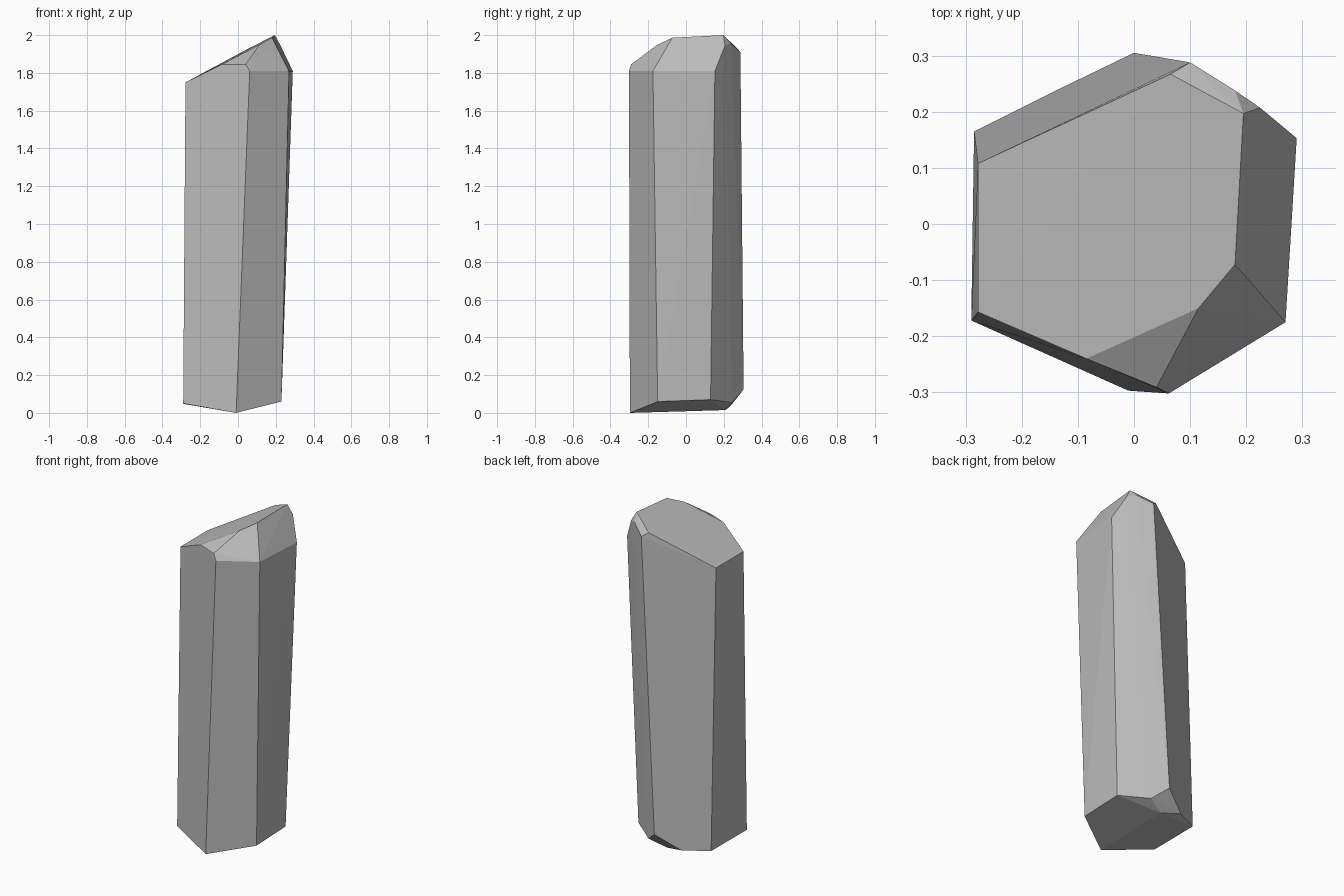
import bpy
import bmesh
from math import radians

default_cube = bpy.data.objects.get("Cube")
if default_cube:
    bpy.data.objects.remove(default_cube, do_unlink=True)

# One plain stone colour
stone = bpy.data.materials.new("stone_grey")
stone.use_nodes = True
colour = (0.5, 0.5, 0.5, 1.0)
stone.diffuse_color = colour
shader = next(n for n in stone.node_tree.nodes if n.type == "BSDF_PRINCIPLED")
shader.inputs["Base Color"].default_value = colour
shader.inputs["Roughness"].default_value = 0.8

# Broken foot: six wall corners, a low ridge and a chipped back corner
foot = [
    (-0.29, -0.172, 0.05), (-0.01, -0.297, 0.0), (0.23, -0.15, 0.06),
    (0.23, 0.13, 0.07), (0.082, 0.244, 0.055), (0.0, 0.305, 0.125),
    (-0.137, 0.239, 0.04), (-0.285, 0.165, 0.047), (-0.02, 0.21, 0.015),
]

# Shoulder: where the long walls end
shoulder = [
    (-0.278, -0.157, 1.75), (0.062, -0.302, 1.81), (0.27, -0.175, 1.81),
    (0.29, 0.153, 1.81), (0.225, 0.207, 1.945), (0.10, 0.288, 1.91),
    (-0.278, 0.108, 1.75),
]

# Slanted tip with its cut front corner
tip = [
    (0.195, 0.197, 2.0), (0.18, -0.072, 1.986), (0.115, -0.15, 1.95),
    (-0.085, -0.24, 1.845), (0.04, -0.291, 1.845),
    (0.065, 0.267, 1.934), (0.18, 0.238, 1.955),
]

# Wrap the corners into one faceted solid and merge nearly flat triangles
bm = bmesh.new()
for corner in foot + shoulder + tip:
    bm.verts.new(corner)
hull = bmesh.ops.convex_hull(bm, input=bm.verts[:])
loose = [v for v in bm.verts if not v.link_faces]
bmesh.ops.delete(bm, geom=loose, context="VERTS")
bmesh.ops.dissolve_limit(bm, angle_limit=radians(1.5),
                         verts=bm.verts[:], edges=bm.edges[:])
bmesh.ops.recalc_face_normals(bm, faces=bm.faces[:])

mesh = bpy.data.meshes.new("crystal_shard")
bm.to_mesh(mesh)
bm.free()
mesh.materials.append(stone)
shard = bpy.data.objects.new("crystal_shard", mesh)
bpy.context.collection.objects.link(shard)
